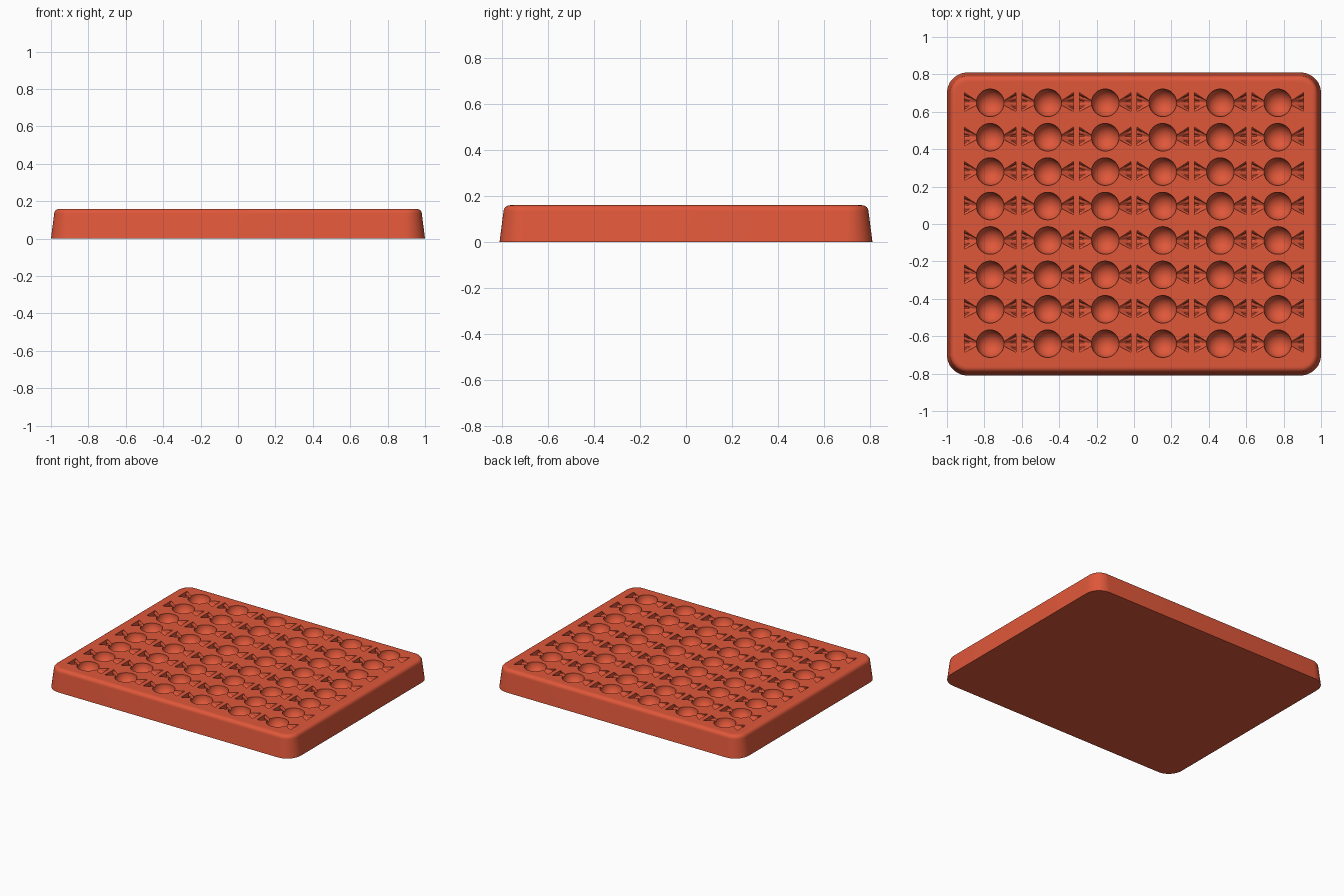
import bpy, bmesh
from math import sin, cos, pi, radians, sqrt
from mathutils import Vector

cube = bpy.data.objects.get("Cube")
if cube:
    bpy.data.objects.remove(cube, do_unlink=True)

HALF_X, HALF_Y, TOP = 1.0, 0.81, 0.16
CORNER = 0.11
COLS, ROWS, STEP_X, STEP_Y = 6, 8, 0.3075, 0.184

red = bpy.data.materials.new("brick red silicone")
red.use_nodes = True
red.diffuse_color = (0.74, 0.096, 0.042, 1)
red.node_tree.nodes["Principled BSDF"].inputs["Base Color"].default_value = red.diffuse_color


def rounded_ring(inset, z, steps=12):
    """Points of a rounded rectangle, inset from the base outline."""
    r = CORNER - inset
    points = []
    for quarter, (sx, sy) in enumerate([(1, 1), (-1, 1), (-1, -1), (1, -1)]):
        for i in range(steps + 1):
            a = (quarter + i / steps) * pi / 2
            points.append(Vector((sx * (HALF_X - CORNER) + r * cos(a),
                                  sy * (HALF_Y - CORNER) + r * sin(a), z)))
    return points


def loft(bm, rings):
    """Skin a closed solid through rings of equal length."""
    loops = [[bm.verts.new(p) for p in ring] for ring in rings]
    n = len(loops[0])
    for low, high in zip(loops, loops[1:]):
        for i in range(n):
            j = (i + 1) % n
            bm.faces.new((low[i], low[j], high[j], high[i]))
    bm.faces.new(loops[0][::-1])
    bm.faces.new(loops[-1])


def make_object(name, bm):
    bmesh.ops.recalc_face_normals(bm, faces=bm.faces[:])
    mesh = bpy.data.meshes.new(name)
    bm.to_mesh(mesh)
    bm.free()
    mesh.materials.append(red)
    obj = bpy.data.objects.new(name, mesh)
    bpy.context.collection.objects.link(obj)
    return obj


# Tray: slanted walls and a rounded top edge
fillet = 0.028
rings = [rounded_ring(0, 0)]
for i in range(7):
    a = i / 6 * pi / 2
    rings.append(rounded_ring(0.017 + fillet * (1 - cos(a)), TOP - fillet + fillet * sin(a)))
rings.append(rounded_ring(0.055, TOP))
bm = bmesh.new()
loft(bm, rings)
tray = make_object("candy_mould_tray", bm)

# Wrapped sweet: a ball with a pleated, flared twist at each end
BALL, NECK, TIP, NECK_R, TIP_R = 0.074, 0.073, 0.137, 0.012, 0.05
half = [(TIP - t * (TIP - NECK), TIP_R + t * (NECK_R - TIP_R), 1 - t)
        for t in (0, 0.33, 0.66, 1)]
half += [(BALL * sin(a), BALL * cos(a), 0) for a in (radians(d) for d in range(76, 0, -8))]
profile = half + [(0, BALL, 0)] + [(-x, r, p) for x, r, p in reversed(half)]


def sweet_rings(cx, cy, sides=36):
    result = []
    for x, r, pleat in profile:
        ring = []
        for i in range(sides):
            a = (i + 0.5) / sides * 2 * pi
            rr = r * (1 + 0.13 * pleat * cos(9 * a))
            ring.append(Vector((cx + x, cy + rr * cos(a), TOP + rr * sin(a))))
        result.append(ring)
    return result


bm = bmesh.new()
for col in range(COLS):
    for row in range(ROWS):
        loft(bm, sweet_rings((col - (COLS - 1) / 2) * STEP_X,
                             (row - (ROWS - 1) / 2) * STEP_Y + 0.004))
cutter = make_object("sweet_cutter", bm)
cutter.hide_render = True

# Press the hollows into the tray
cut = tray.modifiers.new("hollows", "BOOLEAN")
cut.operation = "DIFFERENCE"
cut.solver = "EXACT"
cut.object = cutter
bpy.ops.object.select_all(action="DESELECT")
tray.select_set(True)
bpy.context.view_layer.objects.active = tray
bpy.ops.object.modifier_apply(modifier=cut.name)
bpy.data.objects.remove(cutter, do_unlink=True)

bpy.ops.object.shade_smooth_by_angle(angle=radians(28))
